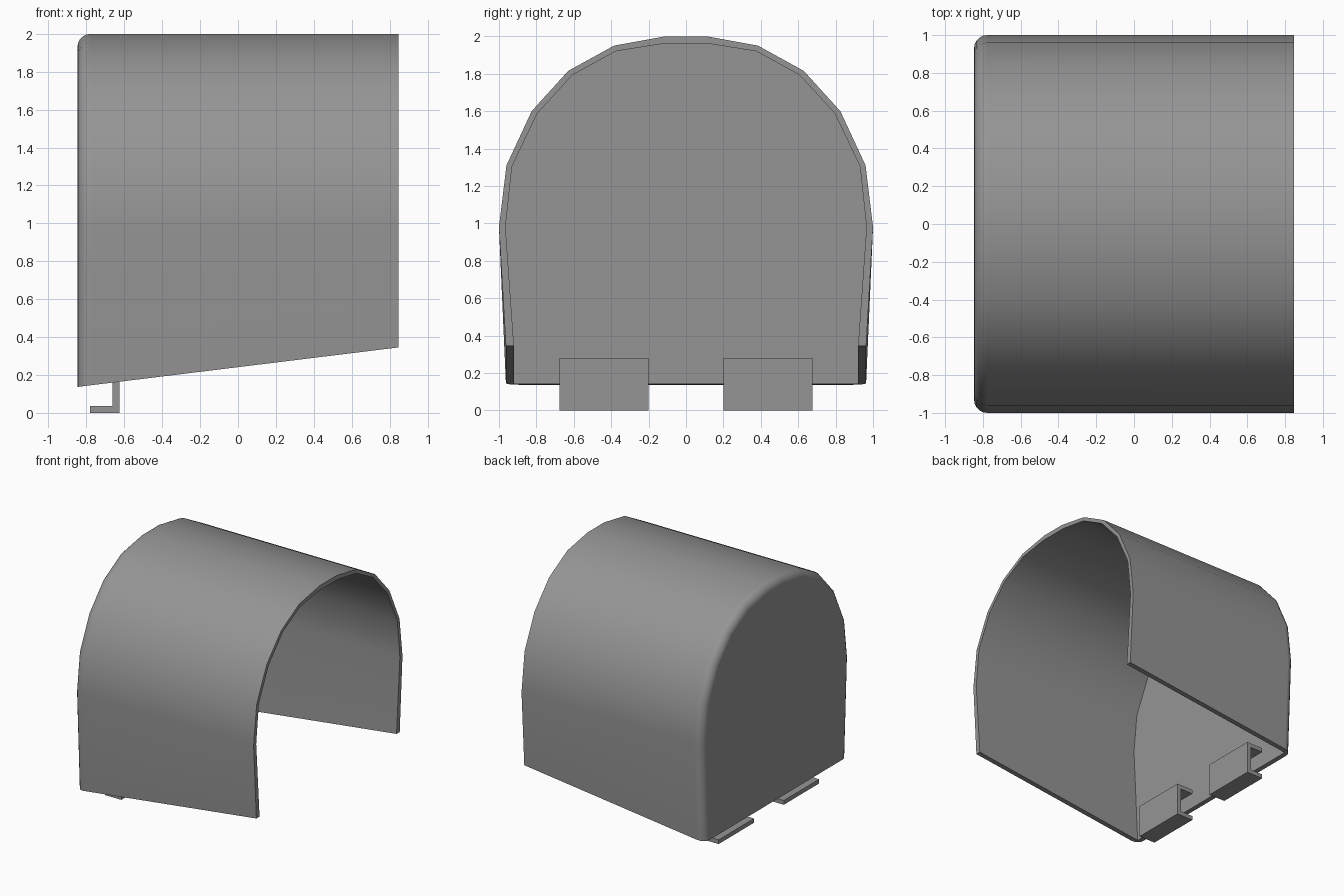
import bpy, bmesh, math
from mathutils import Vector

cube = bpy.data.objects.get("Cube")
if cube:
    bpy.data.objects.remove(cube)

grey = bpy.data.materials.new("mid_grey")
grey.use_nodes = True
COLOR = (0.3, 0.3, 0.3, 1)
grey.diffuse_color = COLOR
grey.node_tree.nodes["Principled BSDF"].inputs["Base Color"].default_value = COLOR

BACK, FRONT, WALL, RADIUS = -0.847, 0.847, 0.037, 0.07


def floor_z(x):
    """Height of the slanted lower edge."""
    return 0.137 + (x - BACK) * 0.123


def make_object(name, bm):
    bmesh.ops.recalc_face_normals(bm, faces=bm.faces)
    mesh = bpy.data.meshes.new(name)
    bm.to_mesh(mesh)
    bm.free()
    mesh.materials.append(grey)
    obj = bpy.data.objects.new(name, mesh)
    bpy.context.collection.objects.link(obj)
    return obj


# Half arch profiles (y, z) from the foot up to the crown
outer = [(0.963, 0.14), (1.0, 0.98), (0.96, 1.31), (0.825, 1.6),
         (0.63, 1.815), (0.385, 1.95), (0.11, 2.0)]
inner = [(0.92, 0.14), (0.965, 0.98), (0.93, 1.305), (0.795, 1.588),
         (0.605, 1.795), (0.375, 1.92), (0.125, 1.96)]


def ring(bm, half, x, inset=0.0):
    """Full arch of vertices at x, shrunk inwards by inset."""
    pts = [Vector(p) for p in half + [(-y, z) for y, z in reversed(half)]]
    verts = []
    for i, p in enumerate(pts):
        if i in (0, len(pts) - 1):
            y = p.x - math.copysign(inset, p.x)
            verts.append(bm.verts.new((x, y, floor_z(x))))
            continue
        a, b = (p - pts[i - 1]).normalized(), (pts[i + 1] - p).normalized()
        t = a + b
        n = Vector((-t.y, t.x)).normalized()
        q = p + n * inset
        verts.append(bm.verts.new((x, q.x, q.y)))
    return verts


def bridge(bm, a, b):
    for i in range(len(a) - 1):
        bm.faces.new((a[i], a[i + 1], b[i + 1], b[i]))


# Hood: open arch with a rounded closed back
bm = bmesh.new()
outside = [ring(bm, outer, FRONT)]
STEPS = 5
for k in range(STEPS + 1):
    a = math.pi / 2 * k / STEPS
    outside.append(ring(bm, outer, BACK + RADIUS * (1 - math.sin(a)),
                        RADIUS * (1 - math.cos(a))))
inside = [ring(bm, inner, FRONT), ring(bm, inner, BACK + WALL)]
for a, b in zip(outside, outside[1:]):
    bridge(bm, a, b)
bridge(bm, *inside)
bridge(bm, outside[0], inside[0])
bm.faces.new(outside[-1])
bm.faces.new(inside[-1])
bm.faces.new([r[0] for r in outside] + [r[-1] for r in reversed(outside)]
             + [r[-1] for r in inside] + [r[0] for r in reversed(inside)])
hood = make_object("hood", bm)
bpy.context.view_layer.objects.active = hood
hood.select_set(True)
bpy.ops.object.shade_smooth_by_angle(angle=math.radians(35))
hood.select_set(False)
weighted = hood.modifiers.new("weighted_normals", 'WEIGHTED_NORMAL')
weighted.keep_sharp = True

# Mounting clips: C-shaped channels opening towards the back wall
X0, X1, TOP, T = -0.78, -0.625, 0.28, 0.036
channel = [(X0, 0), (X1, 0), (X1, TOP), (X0, TOP), (X0, TOP - T),
           (X1 - T, TOP - T), (X1 - T, T), (X0, T)]
for name, y0 in (("right_clip", -0.675), ("left_clip", 0.2)):
    bm = bmesh.new()
    face = bm.faces.new([bm.verts.new((x, y0, z)) for x, z in channel])
    ext = bmesh.ops.extrude_face_region(bm, geom=[face])
    moved = [v for v in ext["geom"] if isinstance(v, bmesh.types.BMVert)]
    bmesh.ops.translate(bm, verts=moved, vec=(0, 0.475, 0))
    make_object(name, bm)
